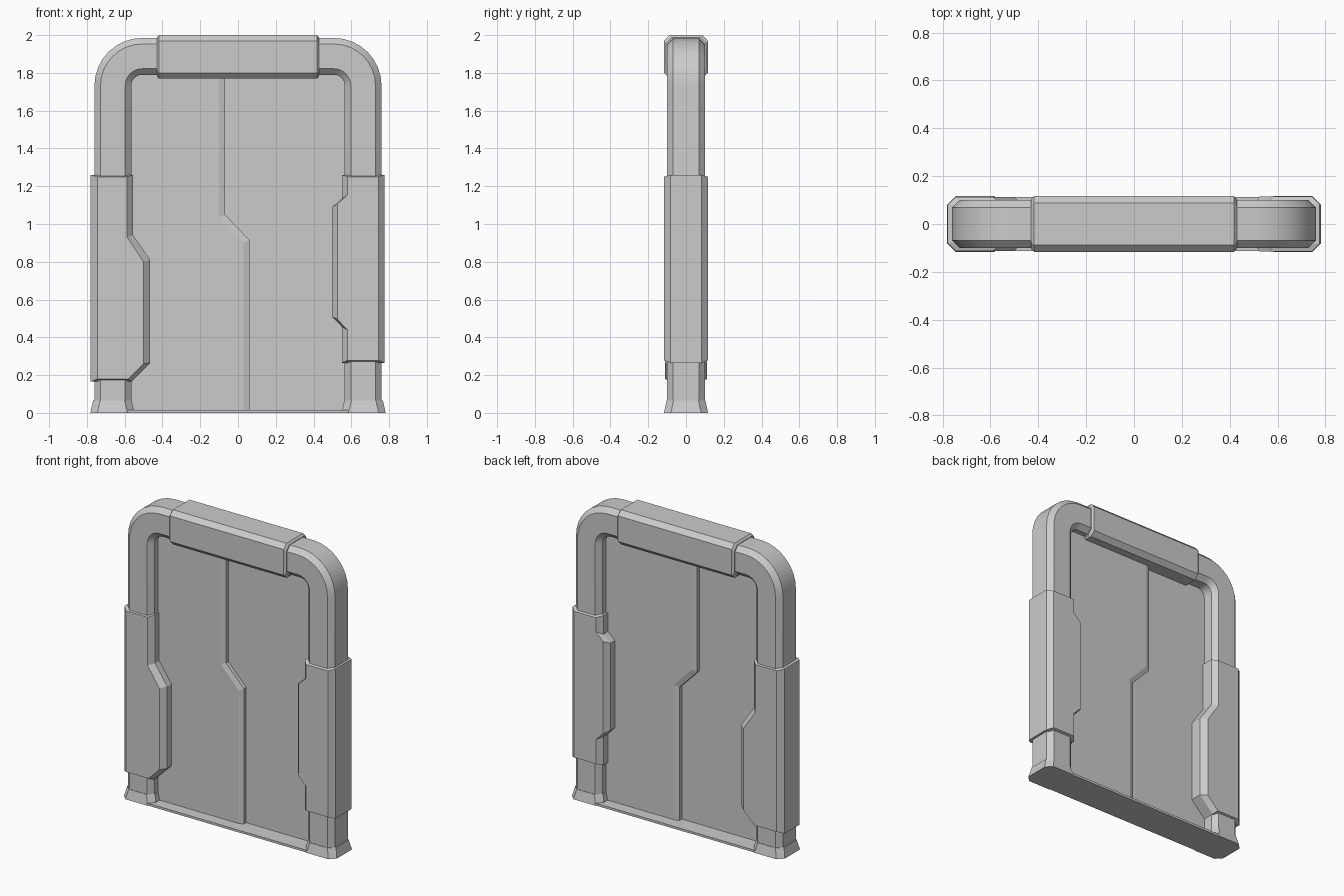
import bpy, bmesh, math
from mathutils import Vector

if "Cube" in bpy.data.objects:
    bpy.data.objects.remove(bpy.data.objects["Cube"])


def loft(name, sections, smooth=False):
    """Skin equal-length closed rings of points and cap both ends."""
    bm = bmesh.new()
    rings = [[bm.verts.new(p) for p in s] for s in sections]
    n = len(rings[0])
    for a, b in zip(rings, rings[1:]):
        for i in range(n):
            j = (i + 1) % n
            bm.faces.new((a[i], a[j], b[j], b[i]))
    bm.faces.new(rings[0])
    bm.faces.new(rings[-1])
    bmesh.ops.recalc_face_normals(bm, faces=bm.faces)
    bmesh.ops.triangulate(bm, faces=[f for f in bm.faces if len(f.verts) > 8])
    me = bpy.data.meshes.new(name)
    bm.to_mesh(me)
    bm.free()
    ob = bpy.data.objects.new(name, me)
    bpy.context.collection.objects.link(ob)
    if smooth:
        bpy.ops.object.select_all(action='DESELECT')
        bpy.context.view_layer.objects.active = ob
        ob.select_set(True)
        bpy.ops.object.shade_smooth_by_angle(angle=math.radians(25))
    return ob


def octagon(a, b, c):
    """Chamfered rectangle with half sizes a, b and chamfer c."""
    return [(-a, -b + c), (-a + c, -b), (a - c, -b), (a, -b + c),
            (a, b - c), (a - c, b), (-a + c, b), (-a, b - c)]


def plate(name, layers):
    """Stack x-z profiles along y."""
    return loft(name, [[(x, y, z) for x, z in prof] for y, prof in layers])


# Bent tubular door frame
cx, cz, r = 0.5075, 1.7325, 0.155
left = [(Vector((-cx - r, 0, 0.02)), Vector((-1, 0, 0)))]
for i in range(9):
    t = math.radians(90 * i / 8)
    out = Vector((-math.cos(t), 0, math.sin(t)))
    left.append((Vector((-cx, 0, cz)) + out * r, out))
right = [(Vector((-p.x, 0, p.z)), Vector((-o.x, 0, o.z))) for p, o in reversed(left)]
loft("frame_tube", [[p + o * u + Vector((0, v, 0)) for u, v in octagon(0.0975, 0.1, 0.032)]
                    for p, o in left + right], smooth=True)

# Flared feet
for s, side in ((-1, "left"), (1, "right")):
    loft("foot_" + side, [[(s * 0.665 + x, y, z) for x, y in octagon(a, b, 0.037)]
                          for a, b, z in ((0.117, 0.117, 0), (0.102, 0.103, 0.065))])

# Threshold sill
plate("sill", [(y, [(-0.62, 0), (0.62, 0), (0.62, 0.015), (-0.62, 0.015)])
               for y in (-0.113, 0.113)])

# Top grip sleeve
loft("top_sleeve", [[(x, y, 1.885 + z) for y, z in octagon(0.117 - d, 0.115 - d, 0.03)]
                    for x, d in ((-0.43, 0.012), (-0.418, 0), (0.418, 0), (0.43, 0.012))])

# Side sleeves with stepped inner edges
left_outer = [(-0.78, 0.165), (-0.565, 0.165), (-0.465, 0.265), (-0.465, 0.81),
              (-0.555, 0.94), (-0.555, 1.26), (-0.78, 1.26)]
left_face = [(-0.745, 0.18), (-0.58, 0.18), (-0.5, 0.26), (-0.5, 0.80),
             (-0.587, 0.93), (-0.587, 1.25), (-0.745, 1.25)]
right_outer = [(0.775, 0.265), (0.55, 0.265), (0.55, 0.455), (0.498, 0.51),
               (0.498, 1.09), (0.55, 1.135), (0.55, 1.26), (0.775, 1.26)]
right_face = [(0.743, 0.278), (0.58, 0.278), (0.58, 0.44), (0.527, 0.495),
              (0.527, 1.105), (0.58, 1.155), (0.58, 1.25), (0.743, 1.25)]
for name, outer, face, d in (("left_sleeve", left_outer, left_face, 0.112),
                             ("right_sleeve", right_outer, right_face, 0.116)):
    plate(name, [(-d, face), (-d + 0.033, outer), (d - 0.033, outer), (d, face)])


# Two overlapping door leaves meeting at a stepped seam
def leaf(x_edge, dx, dz):
    return [(x_edge, 0.005), (0.03 + dx, 0.005), (0.03 + dx, 0.90 + dz),
            (-0.10 + dx, 1.035 + dz), (-0.10 + dx, 1.86), (x_edge, 1.86)]


plate("left_leaf", [(-0.035, leaf(-0.63, 0, 0)), (-0.025, leaf(-0.63, 0.03, 0.015)),
                    (0, leaf(-0.63, 0.03, 0.015))])
plate("right_leaf", [(0.035, leaf(0.63, 0.03, 0.015)), (0.025, leaf(0.63, 0, 0)),
                     (0, leaf(0.63, 0, 0))])
